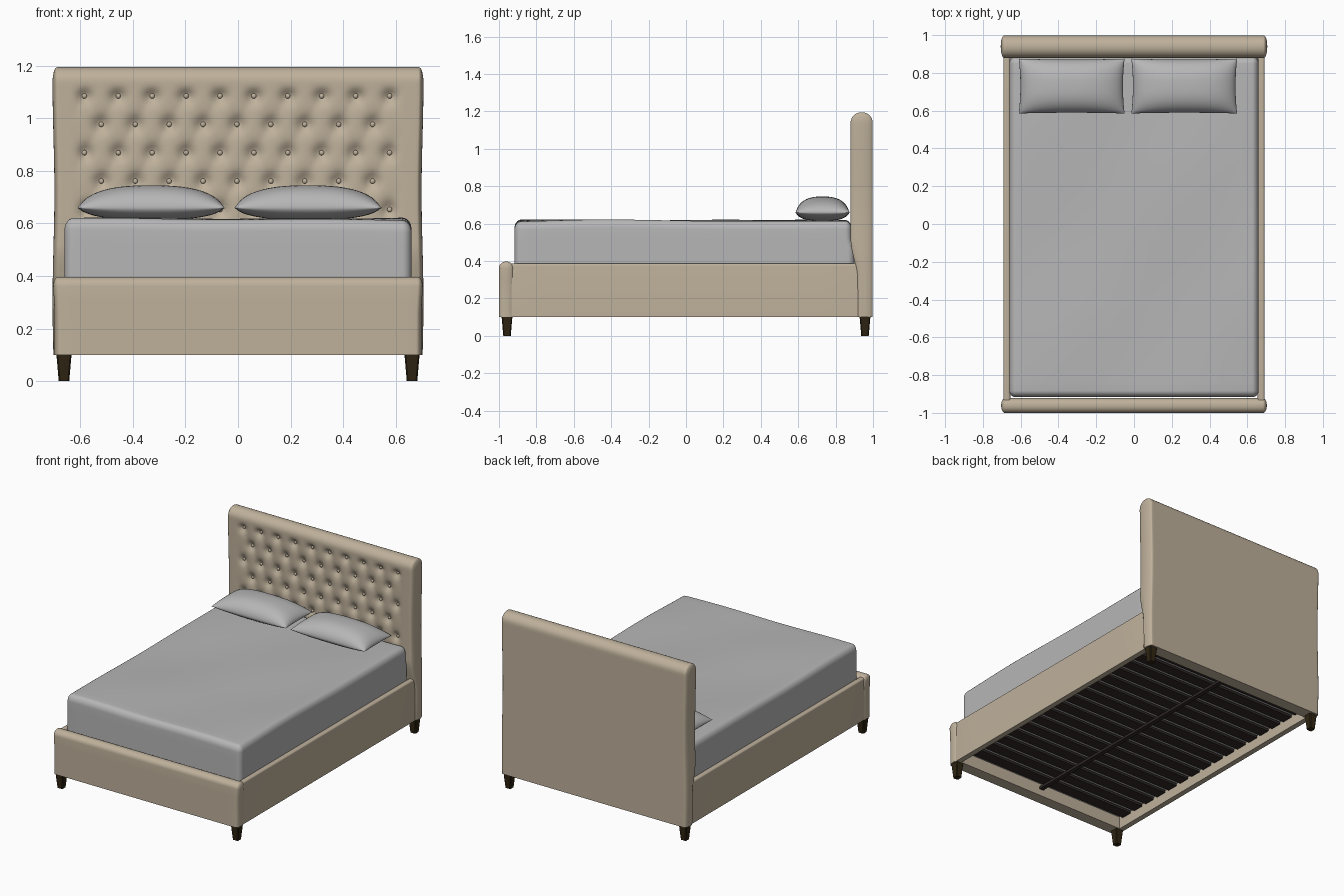
import bpy
import bmesh
import math
from mathutils import Vector

if "Cube" in bpy.data.objects:
    bpy.data.objects.remove(bpy.data.objects["Cube"], do_unlink=True)


def make_material(name, rgb):
    mat = bpy.data.materials.new(name)
    mat.use_nodes = True
    mat.diffuse_color = (*rgb, 1)
    mat.node_tree.nodes["Principled BSDF"].inputs["Base Color"].default_value = (*rgb, 1)
    return mat


UPHOLSTERY = make_material("beige upholstery", (0.52, 0.44, 0.33))
LINEN = make_material("grey linen", (0.47, 0.47, 0.47))
LEG_WOOD = make_material("dark leg wood", (0.028, 0.018, 0.006))
SLAT_WOOD = make_material("black brown slat wood", (0.03, 0.021, 0.019))


def finish(name, bm, mat, smooth=True):
    bmesh.ops.recalc_face_normals(bm, faces=bm.faces)
    mesh = bpy.data.meshes.new(name)
    bm.to_mesh(mesh)
    bm.free()
    obj = bpy.data.objects.new(name, mesh)
    bpy.context.collection.objects.link(obj)
    mesh.materials.append(mat)
    if smooth:
        bpy.ops.object.select_all(action="DESELECT")
        obj.select_set(True)
        bpy.context.view_layer.objects.active = obj
        bpy.ops.object.shade_smooth_by_angle(angle=math.radians(50))
    return obj


def axis_stops(lo, hi, r_lo, r_hi, step):
    """Coordinates along one axis, denser inside the rounded ends."""
    span = hi - r_hi - lo - r_lo
    n = max(1, round(span / step))
    stops = [lo + r_lo + span * i / n for i in range(n + 1)]
    arc = [1 - math.tan(math.pi / 4 * k / 4) for k in range(4, 0, -1)]
    if r_lo:
        stops = [lo + r_lo * a for a in arc] + stops
    if r_hi:
        stops += [hi - r_hi * a for a in reversed(arc)]
    return stops


def soft_box(name, lo, hi, radius, mat, step=0.2, deform=None):
    """Flat-bottomed box with rounded edges; deform moves each point."""
    rad_lo = (radius[0], radius[1], 0)
    stops = [axis_stops(lo[i], hi[i], rad_lo[i], radius[i], step) for i in range(3)]
    bm = bmesh.new()
    for axis in range(3):
        a, b = (axis + 1) % 3, (axis + 2) % 3
        for end in (lo[axis], hi[axis]):
            rows = []
            for s in stops[a]:
                row = []
                for t in stops[b]:
                    p = Vector()
                    p[axis], p[a], p[b] = end, s, t
                    row.append(bm.verts.new(p))
                rows.append(row)
            for r0, r1 in zip(rows, rows[1:]):
                for j in range(len(r0) - 1):
                    bm.faces.new((r0[j], r1[j], r1[j + 1], r0[j + 1]))
    bmesh.ops.remove_doubles(bm, verts=bm.verts, dist=1e-5)
    for v in bm.verts:
        core = Vector([min(max(v.co[i], lo[i] + rad_lo[i]), hi[i] - radius[i]) for i in range(3)])
        d = Vector([(v.co[i] - core[i]) / radius[i] for i in range(3)])
        if d.length > 1e-6:
            d *= max(abs(c) for c in d) / d.length
        v.co = core + Vector([d[i] * radius[i] for i in range(3)])
        if deform:
            deform(v.co)
    return finish(name, bm, mat)


def fade(x, a, b):
    t = min(max((x - a) / (b - a), 0), 1)
    return t * t * (3 - 2 * t)


# Tufting layout: alternating rows of buttons
COL, ROW, TOP_ROW = 0.129, 0.108, 1.085
FRONT = 0.88
buttons = []
for row in range(6):
    count = 10 - row % 2
    for i in range(count):
        buttons.append(((i - (count - 1) / 2) * COL - 0.004, TOP_ROW - row * ROW))


def tuft(p):
    x, z = p.x, p.z
    if p.y < 0.93:
        u = (x + 0.004) / COL + 0.5
        v = (z - TOP_ROW) / (2 * ROW)
        puff = abs(math.sin(math.pi * (u + v)) * math.sin(math.pi * (u - v))) ** 0.5
        mask = fade(0.65 - abs(x), 0, 0.08) * fade(z, 0.46, 0.54) * fade(1.14 - z, 0, 0.06)
        near = min((x - bx) ** 2 + (z - bz) ** 2 for bx, bz in buttons)
        p.y += mask * (0.006 * (1 - puff) + 0.024 * math.exp(-near / 0.0008))
        # lower front recedes behind the mattress
        p.y += 0.036 * (1 - fade(z, 0.3, 0.52))
    p.x *= 1 + 0.005 * math.cos((z - 0.3) * 7.5)


soft_box("headboard", (-0.702, FRONT, 0.1), (0.702, 0.998, 1.195), (0.018, 0.056, 0.056),
         UPHOLSTERY, step=0.013, deform=tuft)

bm = bmesh.new()
for bx, bz in buttons:
    made = bmesh.ops.create_uvsphere(bm, u_segments=10, v_segments=6, radius=0.01)
    for v in made["verts"]:
        v.co = Vector((v.co.x + bx, v.co.y * 0.7 + FRONT + 0.022, v.co.z + bz))
finish("headboard_buttons", bm, UPHOLSTERY)


# Footboard, slightly drawn in below the top roll
def foot_shape(p):
    p.x *= 1 - 0.008 * fade(0.36 - p.z, 0, 0.1)


soft_box("footboard", (-0.703, -1, 0.1), (0.703, -0.922, 0.397), (0.02, 0.036, 0.036),
         UPHOLSTERY, step=0.05, deform=foot_shape)

# Side rails
for side, label in ((1, "left"), (-1, "right")):
    xs = sorted((side * 0.655, side * 0.692))
    soft_box(label + "_side_rail", (xs[0], -0.95, 0.1), (xs[1], 0.93, 0.386),
             (0.012, 0.012, 0.012), UPHOLSTERY)


# Mattress with gentle waves in the cover
def rumple(p):
    if p.z > 0.5:
        wave = math.sin(3 * p.x + 4 * p.y) + math.sin(7 * p.x - 5 * p.y + 1)
        p.z += 0.003 * wave + 0.004 * math.exp(-((p.y + 0.5) / 0.3) ** 2)
    elif p.y > 0.8:
        p.y += 0.015


soft_box("mattress", (-0.66, -0.917, 0.18), (0.66, 0.885, 0.615), (0.035, 0.035, 0.045),
         LINEN, step=0.05, deform=rumple)


# Pillows: two domed sheets meeting at a pinched seam
def pillow(name, cx, cy, half_x, half_y, seam_z):
    n = 28
    bm = bmesh.new()
    for height in (0.086, -0.046):
        rows = []
        for i in range(n + 1):
            row = []
            for j in range(n + 1):
                u = math.sin(math.pi * (i / n - 0.5))
                v = math.sin(math.pi * (j / n - 0.5))
                dome = ((1 - abs(u) ** 2.6) * (1 - abs(v) ** 2.6)) ** 0.55
                x = cx + half_x * u * (1 - 0.03 * (1 - v * v))
                y = cy + half_y * v * (1 - 0.03 * (1 - u * u))
                row.append(bm.verts.new((x, y, seam_z + height * dome)))
            rows.append(row)
        for r0, r1 in zip(rows, rows[1:]):
            for j in range(n):
                bm.faces.new((r0[j], r1[j], r1[j + 1], r0[j + 1]))
    bmesh.ops.remove_doubles(bm, verts=bm.verts, dist=1e-5)
    finish(name, bm, LINEN)


pillow("right_pillow", -0.33, 0.73, 0.28, 0.145, 0.659)
pillow("left_pillow", 0.266, 0.73, 0.28, 0.145, 0.659)

# Tapered square legs
for x, side in ((0.662, "left"), (-0.662, "right")):
    for y, end in ((-0.957, "front"), (0.957, "back")):
        bm = bmesh.new()
        bmesh.ops.create_cube(bm, size=1)
        for v in bm.verts:
            width = 0.058 if v.co.z > 0 else 0.04
            v.co = Vector((x + v.co.x * width, y + v.co.y * width, 0.052 + v.co.z * 0.104))
        edges = [e for e in bm.edges if abs(e.verts[0].co.z - e.verts[1].co.z) > 0.05]
        bmesh.ops.bevel(bm, geom=edges, offset=0.005, segments=1, affect="EDGES")
        finish(end + "_" + side + "_leg", bm, LEG_WOOD, smooth=False)


# Slatted base with a centre beam
def add_bar(bm, centre, size):
    for v in bmesh.ops.create_cube(bm, size=1)["verts"]:
        v.co = Vector([centre[i] + v.co[i] * size[i] for i in range(3)])


bm = bmesh.new()
SLATS = 16
for i in range(SLATS):
    add_bar(bm, (0, -0.84 + 1.7 * i / (SLATS - 1), 0.165), (1.29, 0.078, 0.016))
finish("slats", bm, SLAT_WOOD, smooth=False)

bm = bmesh.new()
add_bar(bm, (0, 0, 0.149), (0.03, 1.83, 0.018))
finish("centre_beam", bm, SLAT_WOOD, smooth=False)
